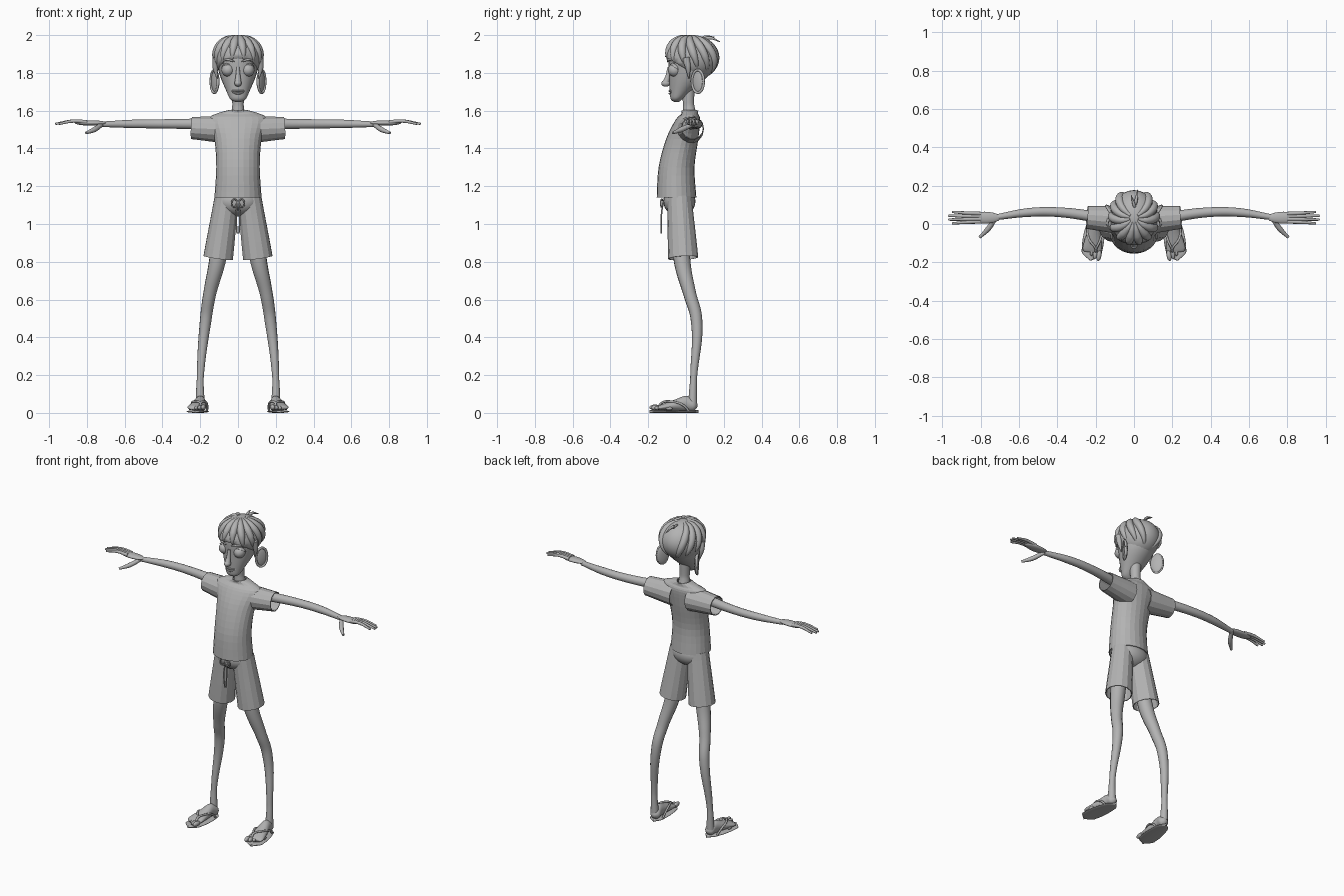
import bpy, bmesh
from math import sin, cos, pi, radians
from mathutils import Matrix, Vector

cube = bpy.data.objects.get("Cube")
if cube:
    bpy.data.objects.remove(cube)

shade = .45
grey = bpy.data.materials.new("plain grey")
grey.use_nodes = True
grey.diffuse_color = (shade, shade, shade, 1)
grey.node_tree.nodes["Principled BSDF"].inputs["Base Color"].default_value = grey.diffuse_color


def finish(name, mesh, matrix=None, mirror=False, cloth=False):
    """Turn a mesh into a named object; cloth is faceted and has thickness."""
    if matrix:
        mesh.transform(matrix)
    mesh.materials.clear()
    mesh.materials.append(grey)
    part = bpy.data.objects.new(name, mesh)
    bpy.context.collection.objects.link(part)
    if mirror:
        part.modifiers.new("mirror", "MIRROR").use_mirror_merge = False
    if cloth:
        part.modifiers.new("cloth", "SOLIDIFY").thickness = .005
    for face in mesh.polygons:
        face.use_smooth = not cloth
    return part


def mesh_from(name, bm, **options):
    bmesh.ops.recalc_face_normals(bm, faces=bm.faces)
    mesh = bpy.data.meshes.new(name)
    bm.to_mesh(mesh)
    bm.free()
    return finish(name, mesh, **options)


def loft(name, rings, along_y=False, caps=True, sides=24, steps=4, **options):
    """Skin ellipses (position, centre offset, half width, half depth) with a smooth spline."""
    knots = [Vector(ring) for ring in rings]
    knots = [knots[0], *knots, knots[-1]]
    path = []
    for before, start, end, after in zip(knots, knots[1:], knots[2:], knots[3:]):
        pull_a, pull_b = (end - before) / 2, (after - start) / 2
        for step in range(steps):
            t = step / steps
            ease = t * t * (3 - 2 * t)
            path.append(start.lerp(end, ease) + pull_a * t * (1 - t) ** 2 - pull_b * t * t * (1 - t))
    path.append(knots[-1])
    bm = bmesh.new()
    loops = []
    for place, offset, width, depth in path:
        loop = []
        for side in range(sides):
            angle = 2 * pi * side / sides
            x, other = width * cos(angle), offset + depth * sin(angle)
            loop.append(bm.verts.new((x, place, other) if along_y else (x, other, place)))
        loops.append(loop)
    for low, high in zip(loops, loops[1:]):
        for side in range(sides):
            bm.faces.new((low[side - 1], low[side], high[side], high[side - 1]))
    if caps:
        bm.faces.new(loops[0])
        bm.faces.new(loops[-1])
    return mesh_from(name, bm, **options)


def tube(name, points, radii, caps=True, **options):
    """Round tapered tube through a few points."""
    curve = bpy.data.curves.new(name, "CURVE")
    curve.dimensions, curve.bevel_depth, curve.bevel_resolution = "3D", 1, 5
    curve.resolution_u, curve.use_fill_caps = 8, caps
    spline = curve.splines.new("BEZIER")
    spline.bezier_points.add(len(points) - 1)
    for knot, place, radius in zip(spline.bezier_points, points, radii):
        knot.co, knot.radius = place, radius
        knot.handle_left_type = knot.handle_right_type = "AUTO"
    helper = bpy.data.objects.new(name + "_path", curve)
    bpy.context.collection.objects.link(helper)
    graph = bpy.context.evaluated_depsgraph_get()
    mesh = bpy.data.meshes.new_from_object(helper.evaluated_get(graph))
    bpy.data.objects.remove(helper)
    return finish(name, mesh, **options)


def ball(name, centre, radii, cut=None, **options):
    """Ellipsoid, optionally keeping only the side of a plane (point, normal)."""
    bm = bmesh.new()
    bmesh.ops.create_uvsphere(bm, u_segments=24, v_segments=16, radius=1)
    bm.transform(Matrix.Translation(centre) @ Matrix.Diagonal((*radii, 1)))
    if cut:
        bmesh.ops.bisect_plane(bm, geom=bm.verts[:] + bm.edges[:] + bm.faces[:],
                               plane_co=cut[0], plane_no=cut[1], clear_inner=True)
        bmesh.ops.holes_fill(bm, edges=bm.edges[:])
    return mesh_from(name, bm, **options)


# Shirt
loft("shirt_body", [(1.14, -.05, .12, .1), (1.3, -.05, .11, .09), (1.45, -.02, .12, .08),
                    (1.55, .01, .15, .06), (1.58, .02, .11, .04), (1.6, .02, .04, .04)],
     caps=False, cloth=True)
tube("sleeve", [(.06, .02, 1.5), (.245, .035, 1.508)], [.075, .06], caps=False, mirror=True, cloth=True)

# Shorts with drawstring
ball("shorts_seat", (0, -.035, 1.12), (.118, .085, .08))
tube("shorts_leg", [(.06, -.035, 1.14), (.105, -.015, .82)], [.065, .08], caps=False, mirror=True, cloth=True)
bow = Vector((0, -.12, 1.12))
tube("drawstring_tail", [bow, (.01, -.13, 1.05), (.005, -.13, .95)], [.004] * 3, mirror=True)
tube("drawstring_loop", [bow, (.025, -.13, 1.13), (.025, -.13, 1.09), bow], [.004] * 4, mirror=True)

# Legs
hip, thigh, knee = (.08, -.03, 1), (.11, -.02, .8), (.15, .02, .63)
calf, ankle, heel = (.17, .055, .5), (.2, .04, .18), (.2, .035, .05)
tube("leg", [hip, thigh, knee, calf, ankle, heel], [.05, .044, .034, .031, .018, .024], mirror=True)

# Feet and sandals, built straight and then splayed outward
splay = Matrix.Translation((.2, 0, 0)) @ Matrix.Rotation(radians(8), 4, "Z")
on_foot = dict(matrix=splay, mirror=True)
loft("foot", [(.06, .04, .01, .01), (.04, .04, .03, .03), (0, .05, .03, .04), (-.06, .04, .04, .03),
              (-.13, .03, .05, .015), (-.15, .025, .04, .01)], along_y=True, **on_foot)
for toe in range(5):
    size = .015 - .0015 * toe
    ball(f"toe_{toe + 1}", (.02 * toe - .04, .004 * toe ** 2 - .16, .014 + size),
         (size * .85, size * 2, size), **on_foot)
outline = []
for step in range(9):
    t = step / 8
    outline.append((.066 - .26 * t, .007, (.045 + .02 * t) * sin(pi * t) ** .3, .007))
loft("sandal_sole", outline, along_y=True, **on_foot)
for side, name in ((-1, "inner"), (1, "outer")):
    tube(f"sandal_strap_{name}", [(-.02, -.15, .02), (-.02, -.13, .05), (side * .03 - .005, -.08, .06),
                                  (side * .04, -.02, .04), (side * .035, .01, .01)], [.006] * 5, **on_foot)

# Arms and hands
shoulder, elbow, forearm, wrist = (.15, .03, 1.53), (.4, .062, 1.53), (.55, .06, 1.53), (.72, .035, 1.528)
tube("arm", [shoulder, elbow, forearm, wrist], [.03, .025, .023, .015], mirror=True)
ball("palm", (.78, .033, 1.535), (.085, .031, .014), mirror=True)
for finger in range(4):
    spread = finger - 1.5
    tip = .97 - .01 * spread ** 2
    tube(f"finger_{finger + 1}", [(.8, .033 + .014 * spread, 1.54), (.87, .033 + .016 * spread, 1.545),
                                  (tip, .033 + .02 * spread, 1.53)], [.01, .009, .006], mirror=True)
tube("thumb", [wrist, (.76, -.025, 1.5), (.805, -.07, 1.482)], [.012, .014, .007], mirror=True)

# Neck, head and nose
tube("neck", [(0, .02, 1.57), (0, .014, 1.63), (0, .012, 1.72)], [.038, .03, .034])
loft("head", [(1.645, -.05, .01, .01), (1.66, -.05, .04, .03), (1.7, -.03, .06, .056), (1.8, .02, .1, .11),
              (1.9, .03, .11, .12), (1.96, .03, .06, .07)])
tube("nose_bridge", [(0, -.09, 1.83), (0, -.097, 1.78), (0, -.106, 1.75)], [.008, .013, .018])
ball("nose_tip", (0, -.107, 1.745), (.019, .024, .018))

# Ears: a thin dish with a raised rim
ear_turn = Matrix.Translation((.12, .066, 1.755)) @ Matrix.Rotation(radians(-31), 4, "Z")
ball("ear_dish", (0, 0, 0), (.012, .038, .062), matrix=ear_turn, mirror=True)
rim = []
for step in range(13):
    angle = 2 * pi * step / 12
    rim.append((.006, .036 * cos(angle), .06 * sin(angle)))
tube("ear_rim", rim, [.007] * len(rim), matrix=ear_turn, mirror=True)

# Eyes, brows and mouth
eye = Vector((.053, -.06, 1.815))
ball("eye", eye, (.034, .036, .035), mirror=True)
ball("upper_eyelid", eye, (.038, .039, .039), cut=(eye + Vector((0, 0, .015)), (0, .5, .8)), mirror=True)
tube("eyebrow", [(.02, -.096, 1.86), (.055, -.09, 1.87), (.09, -.05, 1.86)], [.004, .007, .003], mirror=True)
for name, drop in (("upper_lip", 0), ("lower_lip", .014)):
    lip = []
    for step in range(-2, 3):
        curl = step ** 2 / 4
        lip.append((.02 * step, .018 * curl - .087, 1.704 + .004 * curl - drop * (1 - curl)))
    tube(name, lip, [.002, .004, .005, .004, .002])
ball("teeth", (0, -.06, 1.7), (.03, .026, .006))

# Hair cap with locks fanning down from the crown
crown, volume = Vector((0, .033, 1.88)), Vector((.124, .144, .12))
ball("hair_cap", crown, volume, cut=((0, -.11, 1.885), (0, .5, .85)))
for number, turn in enumerate(range(15, 180, 30)):
    lock, radii = [], []
    for step in range(6):
        t = step / 5
        around = radians(turn * (.7 + .3 * t))
        down = radians(10 + (80 + turn / 3) * t)
        spot = Vector((sin(down) * sin(around), -sin(down) * cos(around), cos(down)))
        lock.append(crown + spot * volume * .95)
        radii.append(.003 + .02 * sin(pi * (.1 + .9 * t)))
    tube(f"hair_lock_{number + 1}", lock, radii, mirror=True)

# Cowlick and side tufts
tube("cowlick_long", [(0, .08, 1.96), (.01, .12, 1.985), (.02, .18, 1.965)], [.009, .009, .002])
tube("cowlick_short", [(.01, .07, 1.965), (0, .1, 1.99), (-.015, .15, 1.99)], [.008, .008, .002])
tube("side_tuft", [(.115, 0, 1.88), (.12, .01, 1.83), (.11, .015, 1.77)], [.02, .015, .003], mirror=True)
